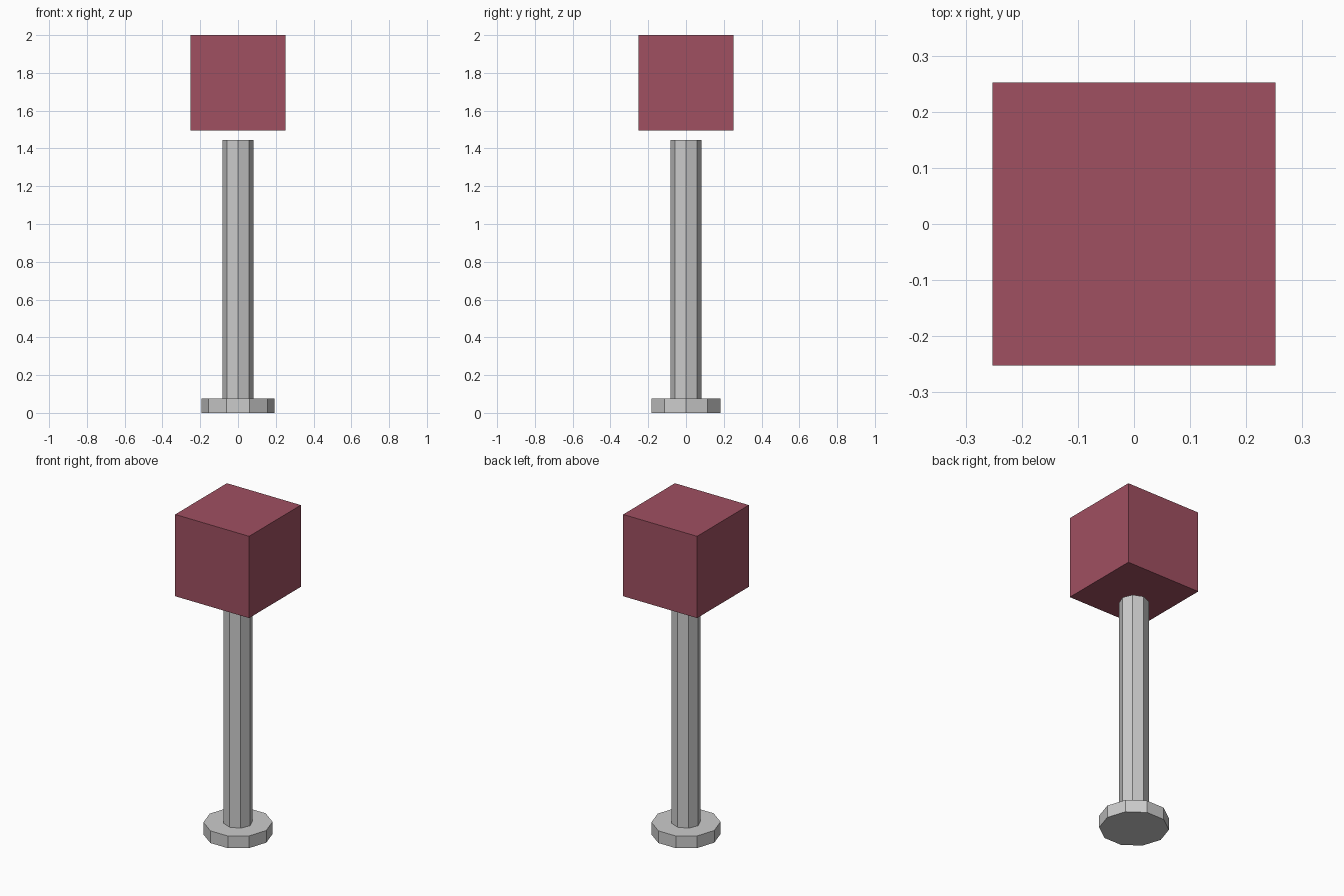
import bpy

if "Cube" in bpy.data.objects:
    bpy.data.objects.remove(bpy.data.objects["Cube"])

def prism(name, sides, radius, z0, z1):
    bpy.ops.mesh.primitive_cylinder_add(vertices=sides, radius=radius, depth=z1 - z0,
                                        location=(0, 0, (z0 + z1) / 2))
    ob = bpy.context.object
    ob.name = name
    return ob

# ten-sided foot, with corners on the x axis
foot = prism("base", 10, 0.193, 0.0, 0.075)
foot.rotation_euler.z = 1.5707963

# octagonal post, seated on the foot and stopping short of the block
prism("post", 8, 0.083, 0.07, 1.445)

# floating cube head
size = 0.504
bpy.ops.mesh.primitive_cube_add(size=size, location=(0, 0, 2 - size / 2))
head = bpy.context.object
head.name = "head_block"
red = bpy.data.materials.new("dull_red")
red.diffuse_color = (0.35, 0.08, 0.12, 1)
red.use_nodes = True
red.node_tree.nodes["Principled BSDF"].inputs["Base Color"].default_value = red.diffuse_color
head.data.materials.append(red)
